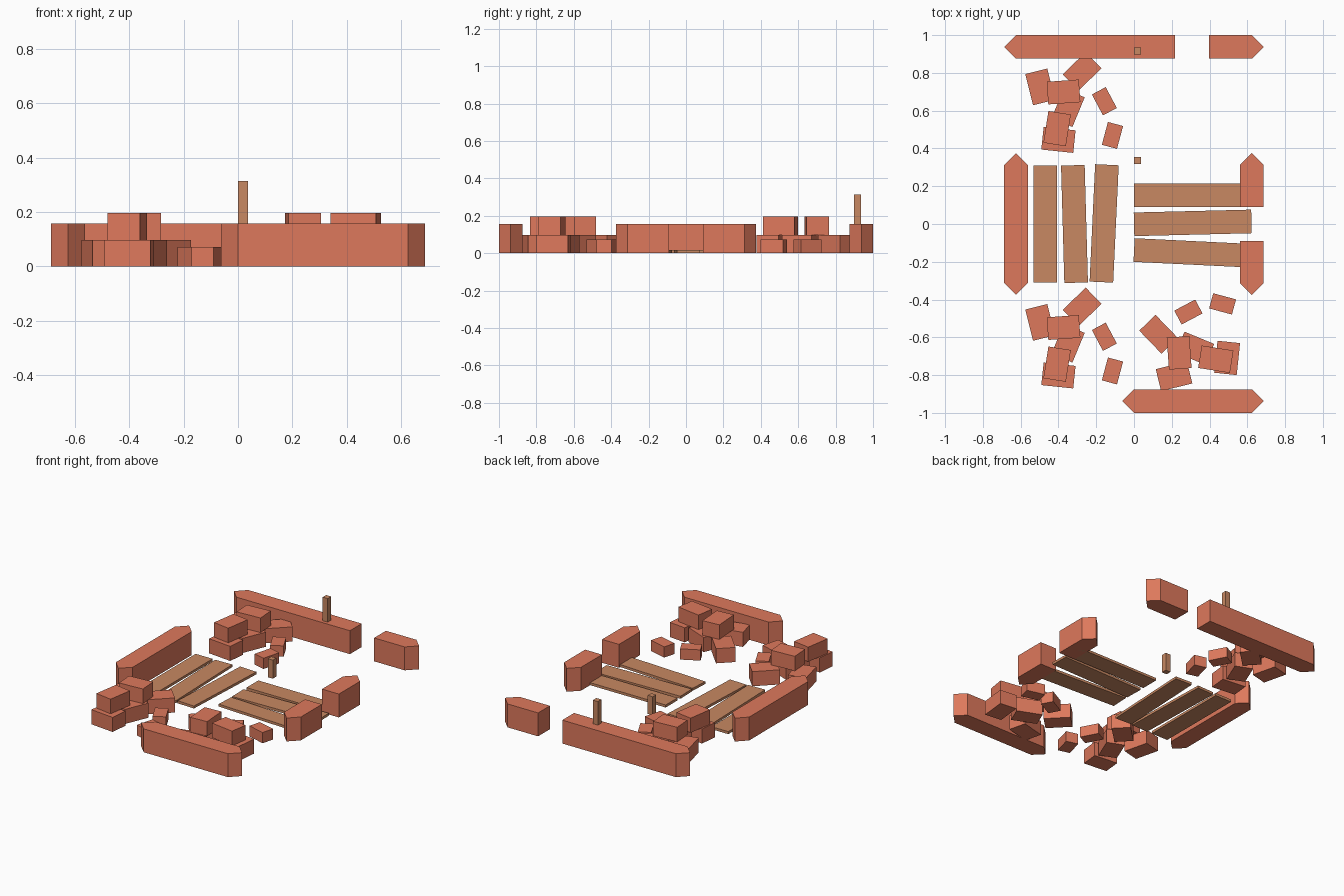
import bpy, bmesh
from math import radians, sin, cos

if "Cube" in bpy.data.objects:
    bpy.data.objects.remove(bpy.data.objects["Cube"])


def material(name, rgb):
    m = bpy.data.materials.new(name)
    m.diffuse_color = (*rgb, 1)
    m.use_nodes = True
    m.node_tree.nodes["Principled BSDF"].inputs["Base Color"].default_value = m.diffuse_color
    return m


BRICK = material("red_clay", (0.73, 0.19, 0.107))
WOOD = material("wood", (0.58, 0.246, 0.122))


def prism(name, outline, z0, z1, mat):
    """Extrude a counter-clockwise plan outline from z0 to z1."""
    bm = bmesh.new()
    face = bm.faces.new([bm.verts.new((x, y, z0)) for x, y in outline])
    ext = bmesh.ops.extrude_face_region(bm, geom=[face])["geom"]
    bmesh.ops.translate(bm, vec=(0, 0, z1 - z0),
                        verts=[v for v in ext if isinstance(v, bmesh.types.BMVert)])
    bmesh.ops.recalc_face_normals(bm, faces=bm.faces)
    mesh = bpy.data.meshes.new(name)
    bm.to_mesh(mesh)
    bm.free()
    mesh.materials.append(mat)
    ob = bpy.data.objects.new(name, mesh)
    bpy.context.collection.objects.link(ob)


def block(name, cx, cy, sx, sy, angle, z0, z1, mat):
    c, s = cos(radians(angle)), sin(radians(angle))
    corners = [(-sx/2, -sy/2), (sx/2, -sy/2), (sx/2, sy/2), (-sx/2, sy/2)]
    prism(name, [(cx + c*x - s*y, cy + s*x + c*y) for x, y in corners], z0, z1, mat)


WALL_H, HALF, TIP = 0.157, 0.0625, 0.0625


def wall(name, a, b, across, tip_a, tip_b, along_y=False):
    """Wall from a to b; each end is either flat or a mitred point."""
    a1, b1 = a + TIP * tip_a, b - TIP * tip_b
    pts = [(a1, -HALF), (b1, -HALF)]
    if tip_b:
        pts.append((b, 0))
    pts += [(b1, HALF), (a1, HALF)]
    if tip_a:
        pts.append((a, 0))
    pts = [(u, v + across) for u, v in pts]
    if along_y:
        pts = [(v, u) for u, v in reversed(pts)]
    prism(name, pts, 0, WALL_H, BRICK)


# Broken outer walls
wall("back_wall_long", -0.687, 0.218, 0.9375, 1, 0)
wall("back_wall_short", 0.398, 0.687, 0.9375, 0, 1)
wall("front_wall", -0.0625, 0.687, -0.9375, 1, 1)
wall("left_wall", -0.375, 0.375, -0.625, 1, 1, True)
wall("right_wall_back", 0.09, 0.375, 0.623, 0, 1, True)
wall("right_wall_front", -0.375, -0.09, 0.623, 1, 0, True)

# Floor planks
for i, (x, y, a) in enumerate([(-0.469, 0, 90), (-0.315, 0, 91.6), (-0.158, 0.003, 87.3),
                               (0.311, 0.153, 0), (0.311, 0.006, 1.4), (0.311, -0.153, -2.8)]):
    block(f"floor_plank_{i+1}", x, y, 0.622, 0.125, a, 0, 0.017, WOOD)

# Upright posts
block("standing_post", 0.018, 0.335, 0.037, 0.037, 0, 0, 0.125, WOOD)
block("wall_post", 0.018, 0.917, 0.037, 0.037, 0, WALL_H, 0.315, WOOD)

# Rubble: x, y, angle of long side, kind
STONES = [(-0.497, -0.521, 104, "low"), (-0.275, -0.439, 44, "low"),
          (-0.349, -0.632, 67.5, "low"), (-0.400, -0.802, -6, "low"),
          (-0.373, -0.548, 4, "top"), (-0.407, -0.742, 81, "top"),
          (-0.157, -0.597, 118, "small"), (-0.114, -0.778, 75, "small")]
KIND = {"low": (0.17, 0.12, 0, 0.098), "top": (0.17, 0.12, 0.098, 0.196),
        "small": (0.125, 0.083, 0, 0.072)}


def pile(name, dx, dy, turned):
    for i, (x, y, a, kind) in enumerate(STONES):
        sx, sy, z0, z1 = KIND[kind]
        if turned:
            x, y, a = -y, x, a + 90
        block(f"{name}_{kind}_stone_{i+1}", x + dx, y + dy, sx, sy, a, z0, z1, BRICK)


pile("front_left_rubble", 0, 0, False)
pile("back_left_rubble", 0, 1.247, False)
pile("front_right_rubble", -0.309, -0.309, True)
